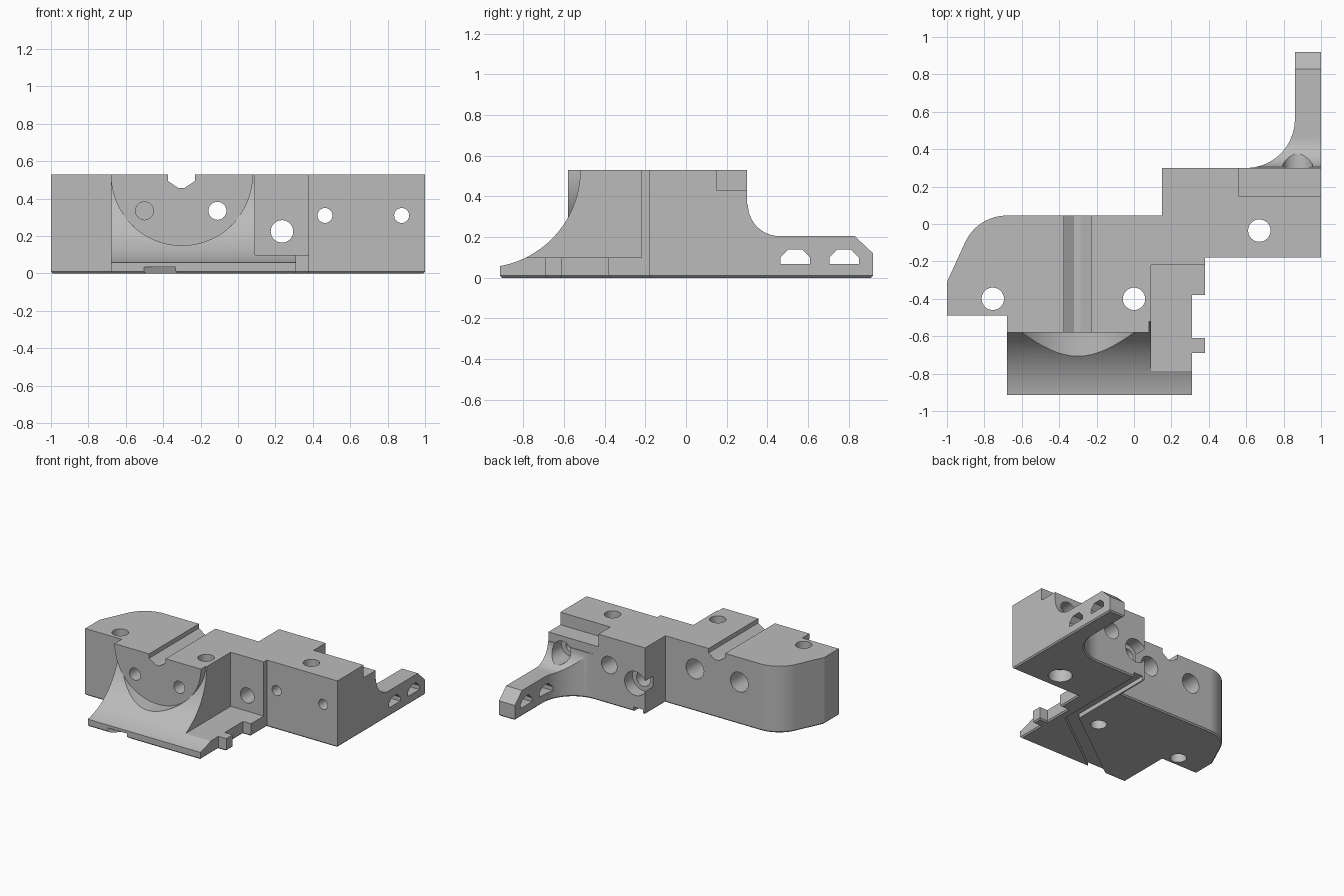
import bpy, bmesh
from math import cos, sin, radians

old = bpy.data.objects.get("Cube")
if old:
    bpy.data.objects.remove(old, do_unlink=True)

TOP = 0.53

grey = bpy.data.materials.new("machined grey")
grey.use_nodes = True
grey.diffuse_color = (0.5, 0.5, 0.5, 1)
grey.node_tree.nodes["Principled BSDF"].inputs["Base Color"].default_value = (0.5, 0.5, 0.5, 1)


def arc(cx, cy, r, a0, a1, n=20):
    angles = [radians(a0 + (a1 - a0) * i / n) for i in range(n + 1)]
    return [(cx + r * cos(a), cy + r * sin(a)) for a in angles]


def prism(name, pts, axis, lo, hi, chamfer=0):
    """Extrude a flat outline along one axis, optionally chamfering its bottom rim."""
    place = {"x": lambda a, b, t: (t, a, b),
             "y": lambda a, b, t: (a, t, b),
             "z": lambda a, b, t: (a, b, t)}[axis]
    bm = bmesh.new()
    low = [bm.verts.new(place(a, b, lo)) for a, b in pts]
    high = [bm.verts.new(place(a, b, hi)) for a, b in pts]
    bm.faces.new(low)
    bm.faces.new(high)
    for i in range(len(pts)):
        j = (i + 1) % len(pts)
        bm.faces.new((low[i], low[j], high[j], high[i]))
    bmesh.ops.recalc_face_normals(bm, faces=bm.faces)
    if chamfer:
        rim = [e for e in bm.edges if all(abs(v.co.z) < 1e-5 for v in e.verts)]
        bmesh.ops.bevel(bm, geom=rim, offset=chamfer, segments=1, affect='EDGES')
    mesh = bpy.data.meshes.new(name)
    bm.to_mesh(mesh)
    bm.free()
    mesh.materials.append(grey)
    ob = bpy.data.objects.new(name, mesh)
    bpy.context.collection.objects.link(ob)
    return ob


def rect(a0, a1, b0, b1):
    return [(a0, b0), (a1, b0), (a1, b1), (a0, b1)]


def combine(target, tool, operation='DIFFERENCE'):
    mod = target.modifiers.new("shape", 'BOOLEAN')
    mod.operation = operation
    mod.solver = 'EXACT'
    mod.object = tool
    bpy.context.view_layer.objects.active = target
    bpy.ops.object.modifier_apply(modifier=mod.name)
    bpy.data.objects.remove(tool, do_unlink=True)


def cut(pts, axis, lo, hi):
    combine(body, prism("cutter", pts, axis, lo, hi))


def bore(a, b, r, axis, lo, hi):
    cut(arc(a, b, r, 0, 348.75, 31), axis, lo, hi)


# Main block with stepped plan, rounded corner and edge tabs
plan = [(-1, -0.49), (-0.68, -0.49), (-0.68, -0.915), (0.31, -0.915),
        (0.31, -0.69), (0.38, -0.69), (0.38, -0.61), (0.31, -0.61),
        (0.31, -0.38), (0.38, -0.38), (0.38, -0.18), (1, -0.18),
        (1, 0.3), (0.15, 0.3), (0.15, 0.045)]
plan += arc(-0.68, -0.2, 0.245, 90, 154) + [(-1, -0.31)]
body = prism("mounting_block", plan, "z", 0, TOP, 0.01)

# Low shelf and concave front ramp
cut(rect(0.09, 0.5, -1.1, -0.22), "z", 0.1, 0.7)
cut(arc(-1, TOP, 0.48, 0, 357, 119), "x", -0.8, 0.5)

# Half-round face set into the ramp
cut(arc(-0.3, TOP, 0.38, 0, 357, 119), "y", -1.2, -0.58)
boss = prism("round_face", arc(-0.3, TOP, 0.38, 180, 360, 48), "y", -0.58, -0.45)
combine(body, boss, 'UNION')

# Rear arm: swept plan intersected with its side profile
arm = prism("rear_arm", [(0.6, 0.25)] + arc(0.6, 0.56, 0.26, 270, 360)
            + [(0.86, 0.92), (1, 0.92), (1, 0.25)], "z", 0, 0.6, 0.01)
side = prism("arm_side", [(0.2, -0.1), (0.92, -0.1), (0.92, 0.12), (0.83, 0.205)]
             + arc(0.46, 0.36, 0.155, 270, 180) + [(0.2, 0.36)], "x", 0.4, 1.2)
combine(arm, side, 'INTERSECT')
combine(body, arm, 'UNION')

# Windows in the arm
for y in (0.465, 0.705):
    cut([(y, 0.068), (y + 0.145, 0.068), (y + 0.145, 0.1), (y + 0.105, 0.14),
         (y + 0.04, 0.14), (y, 0.1)], "x", 0.8, 1.2)

# Top rear recess and top channel
cut(rect(0.56, 1.1, 0.15, 0.4), "z", 0.43, 0.7)
cut([(-0.375, 0.7), (-0.375, 0.495), (-0.32, 0.457), (-0.285, 0.457),
     (-0.23, 0.495), (-0.23, 0.7)], "y", -0.8, 0.2)

# Underside groove: straight run, then a slanted run to the front edge
cut([(0.17, 0.5), (0.17, -0.42), (-0.51, -0.92), (-0.51, -1), (-0.34, -1),
     (-0.34, -0.92), (0.25, -0.48), (0.25, 0.5)], "z", -0.1, 0.035)

# Vertical holes, the right one with a wider seat below
for x, y in ((-0.755, -0.4), (0, -0.4), (0.67, -0.035)):
    bore(x, y, 0.06, "z", -0.1, 0.7)
bore(0.67, -0.035, 0.088, "z", -0.1, 0.1)

# Front-to-back holes with wider rear bores: x, z, radius, rear radius, rear depth
for x, z, r, wide, start in ((-0.5, 0.335, 0.048, 0.078, -0.15),
                             (-0.11, 0.335, 0.048, 0.078, -0.15),
                             (0.235, 0.225, 0.06, 0.095, 0.2),
                             (0.465, 0.31, 0.04, 0.068, 0.15),
                             (0.875, 0.31, 0.04, 0.08, 0.2)):
    bore(x, z, r, "y", -0.8, 0.6)
    bore(x, z, wide, "y", start, 0.6)

# Smooth curved walls, keep machined edges crisp
bpy.ops.object.select_all(action='DESELECT')
body.select_set(True)
bpy.context.view_layer.objects.active = body
bpy.ops.object.shade_smooth_by_angle(angle=radians(20))
